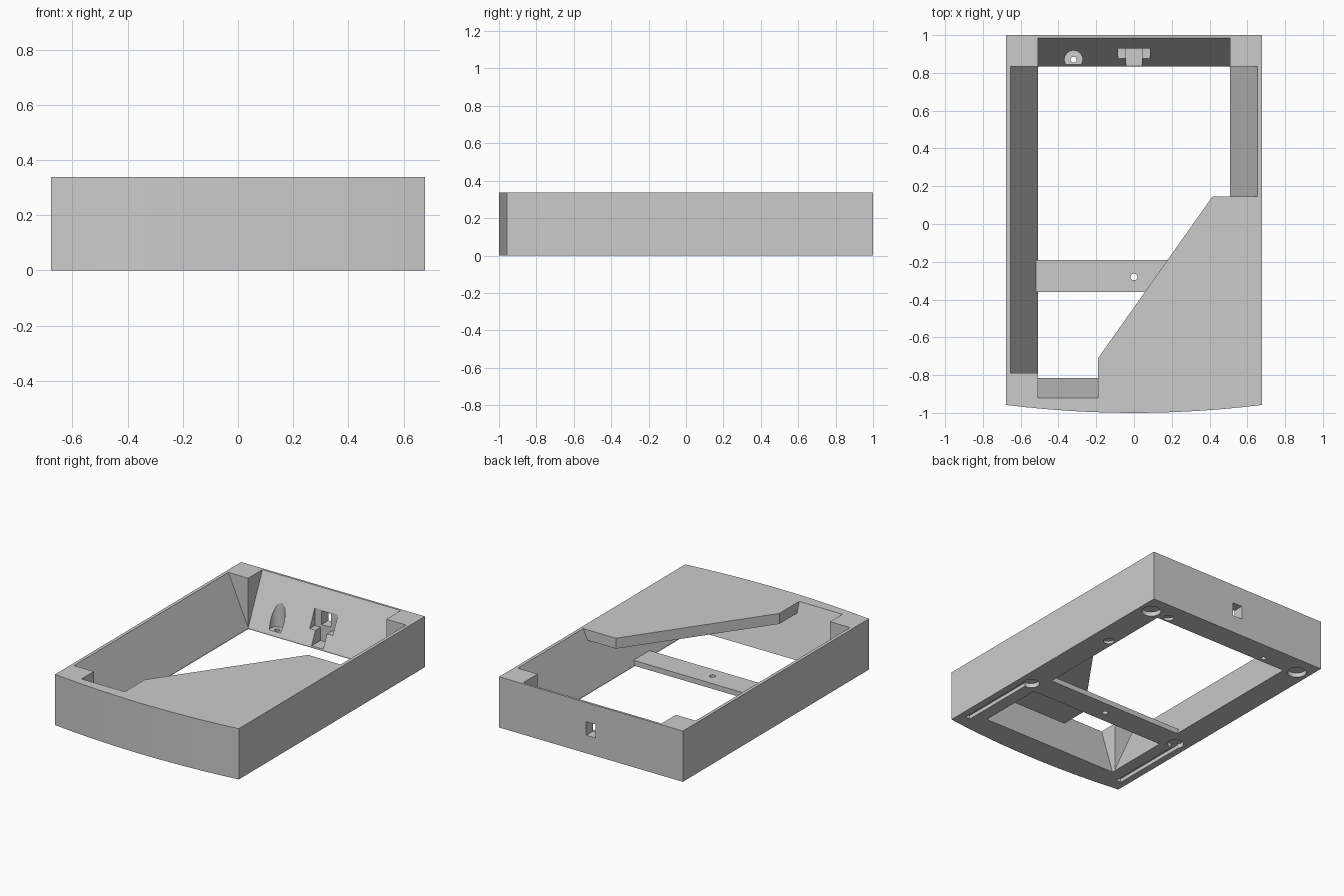
import bpy, bmesh, math

if "Cube" in bpy.data.objects:
    bpy.data.objects.remove(bpy.data.objects["Cube"], do_unlink=True)

H = 0.338          # frame height
E = 0.05           # overshoot of cutters past the surfaces

grey = bpy.data.materials.new("plain grey")
grey.use_nodes = True
grey.diffuse_color = (0.6, 0.6, 0.6, 1)
grey.node_tree.nodes["Principled BSDF"].inputs["Base Color"].default_value = (0.6, 0.6, 0.6, 1)


def prism(name, profile, lo, hi, axis="z"):
    """Closed prism along an axis; profile is (x,y), (x,z) or (y,z)."""
    place = {"z": lambda a, b, t: (a, b, t),
             "y": lambda a, b, t: (a, t, b),
             "x": lambda a, b, t: (t, a, b)}[axis]
    bm = bmesh.new()
    start = [bm.verts.new(place(a, b, lo)) for a, b in profile]
    end = [bm.verts.new(place(a, b, hi)) for a, b in profile]
    bm.faces.new(start[::-1])
    bm.faces.new(end)
    for i in range(len(profile)):
        bm.faces.new((start[i - 1], start[i], end[i], end[i - 1]))
    bmesh.ops.recalc_face_normals(bm, faces=bm.faces[:])
    mesh = bpy.data.meshes.new(name)
    bm.to_mesh(mesh)
    bm.free()
    mesh.materials.append(grey)
    obj = bpy.data.objects.new(name, mesh)
    bpy.context.collection.objects.link(obj)
    return obj


def box(name, x0, x1, y0, y1, z0, z1):
    return prism(name, [(x0, y0), (x1, y0), (x1, y1), (x0, y1)], z0, z1)


def cylinder(name, x, y, r, z0, z1, n=32):
    ring = [(x + r * math.cos(math.tau * i / n), y + r * math.sin(math.tau * i / n))
            for i in range(n)]
    return prism(name, ring, z0, z1)


def cut(target, tool):
    """Subtract the tool from the target and discard it."""
    mod = target.modifiers.new("cut", "BOOLEAN")
    mod.operation, mod.solver, mod.object = "DIFFERENCE", "EXACT", tool
    bpy.context.view_layer.objects.active = target
    bpy.ops.object.modifier_apply(modifier=mod.name)
    bpy.data.objects.remove(tool, do_unlink=True)


def flared(low0, low1, top0, top1):
    """Trapezoid profile from floor to rim, carried past both."""
    def at(low, top, z):
        return (low + (top - low) * z / H, z)
    return [at(low0, top0, -E), at(low1, top1, -E),
            at(low1, top1, H + E), at(low0, top0, H + E)]


# Outer block with a gently bowed front
W, BOW, N = 0.677, 0.042, 12
radius = (W * W + BOW * BOW) / (2 * BOW)
arc = []
for i in range(N + 1):
    x = -W + 2 * W * i / N
    arc.append((x, -1 + radius - math.sqrt(radius * radius - x * x)))
frame = prism("housing_frame", arc + [(W, 1), (-W, 1)], 0, H)

# Cavity flared to the sides, then to the front and back between the corner posts
cut(frame, prism("side_flare", flared(-0.505, 0.505, -0.655, 0.655), -0.79, 0.834, "y"))
cut(frame, prism("end_flare", flared(-0.815, 0.83, -0.92, 0.985), -0.509, 0.509, "x"))

# Socket in the back wall: wide pocket, channel below, slot to the outside
cut(frame, box("socket_pocket", -0.085, 0.085, 0.8, 0.93, 0.1, 0.23))
cut(frame, box("socket_channel", -0.043, 0.043, 0.8, 0.93, 0.012, 0.2))
cut(frame, box("socket_slot", -0.035, 0.035, 0.9, 1 + E, 0.12, 0.21))

# Round-backed pocket with a small through hole
cut(frame, cylinder("round_pocket", -0.32, 0.87, 0.048, 0.03, H - 0.02))
cut(frame, cylinder("round_pocket_hole", -0.32, 0.87, 0.016, -E, 0.1, 20))

# Recesses underneath: feet and grooves on both sides
for s in (-1, 1):
    cut(frame, cylinder("back_foot", s * 0.59, 0.87, 0.06, -E, 0.03))
    cut(frame, cylinder("middle_foot", s * 0.585, -0.297, 0.052, -E, 0.03))
    cut(frame, box("groove", s * 0.612 - 0.018, s * 0.612 + 0.018,
                   -0.88, -0.297, -E, 0.025))
for x, y in ((0.555, 0.416), (0.455, 0.876)):
    cut(frame, cylinder("small_recess", x, y, 0.033, -E, 0.018))

# Slanted cover over the front corner, let into the walls
cover = [(-0.19, -0.922), (0.657, -0.922), (0.657, 0.145), (0.415, 0.145), (-0.19, -0.71)]
prism("corner_cover", cover, H - 0.07, H)

# Low crossbar with a screw hole
crossbar = box("crossbar", -0.52, 0.52, -0.36, -0.19, 0, 0.035)
cut(crossbar, cylinder("crossbar_hole", 0, -0.28, 0.018, -E, 0.1, 20))

# Smooth the curved walls only
bpy.ops.object.select_all(action="DESELECT")
for part in (frame, crossbar):
    part.select_set(True)
bpy.context.view_layer.objects.active = frame
bpy.ops.object.shade_smooth_by_angle(angle=math.radians(20))
